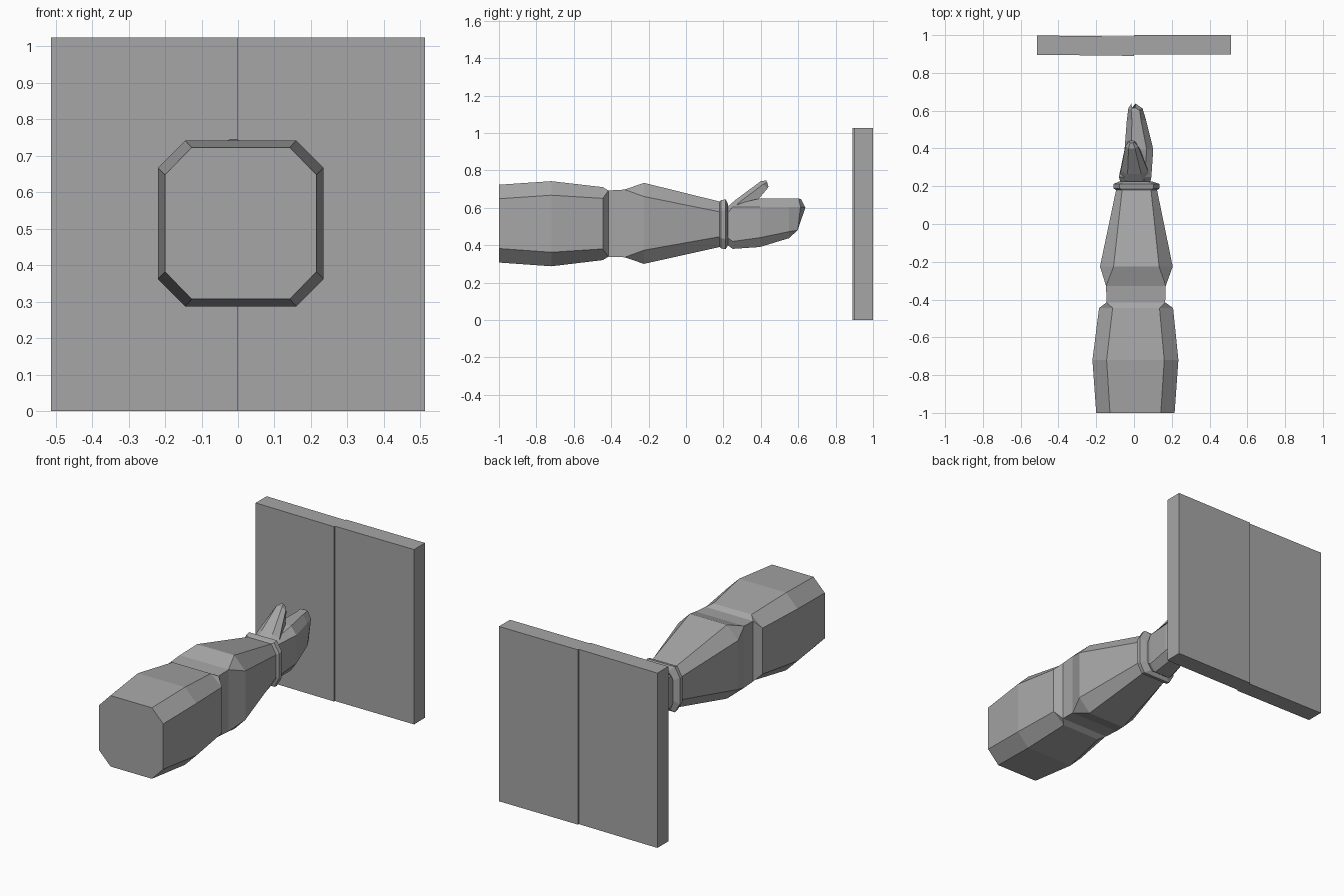
import bpy
import bmesh

if "Cube" in bpy.data.objects:
    bpy.data.objects.remove(bpy.data.objects["Cube"], do_unlink=True)

grey = bpy.data.materials.new("mid_grey")
grey.use_nodes = True
colour = (0.38, 0.38, 0.38, 1)
grey.diffuse_color = colour
grey.node_tree.nodes["Principled BSDF"].inputs["Base Color"].default_value = colour


def loft(name, rings):
    """Skin matching rings of points into a closed, flat-shaded solid."""
    bm = bmesh.new()
    loops = [[bm.verts.new(p) for p in ring] for ring in rings]
    n = len(rings[0])
    for a, b in zip(loops, loops[1:]):
        for i in range(n):
            j = (i + 1) % n
            bm.faces.new((a[i], a[j], b[j], b[i]))
    bm.faces.new(loops[0])
    bm.faces.new(loops[-1])
    bmesh.ops.remove_doubles(bm, verts=bm.verts, dist=0.0005)
    bmesh.ops.recalc_face_normals(bm, faces=bm.faces)
    mesh = bpy.data.meshes.new(name)
    bm.to_mesh(mesh)
    bm.free()
    mesh.materials.append(grey)
    obj = bpy.data.objects.new(name, mesh)
    bpy.context.collection.objects.link(obj)
    return obj


def octagon(y, x0, x1, z0, z1, cx, cz_low, cz_top=None):
    """Chamfered rectangle across the arm; cx, cz are the corner cuts."""
    t = cz_low if cz_top is None else cz_top
    return [(x0 + cx, y, z0), (x1 - cx, y, z0), (x1, y, z0 + cz_low), (x1, y, z1 - t),
            (x1 - cx, y, z1), (x0 + cx, y, z1), (x0, y, z1 - t), (x0, y, z0 + cz_low)]


# Arm: upper arm, square elbow groove, tapering forearm and cuff
arm = [
    (-1.00, -0.20, 0.215, 0.307, 0.723, 0.073, 0.075),
    (-0.72, -0.22, 0.235, 0.287, 0.742, 0.075, 0.075),
    (-0.445, -0.185, 0.207, 0.320, 0.710, 0.072, 0.06),
    (-0.415, -0.145, 0.165, 0.338, 0.692, 0, 0),
    (-0.328, -0.148, 0.168, 0.335, 0.697, 0, 0),
    (-0.225, -0.18, 0.205, 0.300, 0.733, 0.072, 0.073),
    (0.180, -0.095, 0.122, 0.390, 0.633, 0.032, 0.055),
    (0.188, -0.108, 0.135, 0.382, 0.640, 0.032, 0.055),
    (0.212, -0.108, 0.135, 0.378, 0.645, 0.032, 0.055),
    (0.225, -0.078, 0.098, 0.400, 0.620, 0.03, 0.05),
]
loft("arm", [octagon(*s) for s in arm])

# Hand: flattened mitten with a sloping tip
hand = [
    (0.215, -0.07, 0.085, 0.405, 0.600, 0.03, 0.04),
    (0.250, -0.08, 0.092, 0.380, 0.615, 0.035, 0.04, 0.01),
    (0.395, -0.05, 0.102, 0.390, 0.650, 0.035, 0.05, 0.045),
    (0.550, -0.038, 0.064, 0.437, 0.650, 0.027, 0.035, 0.045),
]
tip = [(-0.012, 0.585, 0.470), (0.015, 0.585, 0.470), (0.040, 0.597, 0.480), (0.045, 0.612, 0.605),
       (0.030, 0.602, 0.650), (-0.015, 0.602, 0.650), (-0.030, 0.612, 0.605), (-0.026, 0.597, 0.480)]
point = [(-0.008, 0.592, 0.475), (0.004, 0.592, 0.475), (0.008, 0.597, 0.482), (0.008, 0.638, 0.600),
         (0.006, 0.615, 0.645), (-0.010, 0.615, 0.645), (-0.014, 0.638, 0.600), (-0.014, 0.597, 0.482)]
loft("hand", [octagon(*s) for s in hand] + [tip, point])

# Thumb: tapered wedge rising from the wrist
thumb = []
for cx, half, upper, middle, lower in [
    (0.005, 0.080, (0.222, 0.605), (0.255, 0.595), (0.310, 0.560)),
    (0.002, 0.072, (0.265, 0.642), (0.280, 0.625), (0.370, 0.625)),
    (-0.012, 0.034, (0.400, 0.742), (0.412, 0.725), (0.437, 0.705)),
    (-0.013, 0.016, (0.430, 0.746), (0.434, 0.735), (0.441, 0.712)),
]:
    thumb.append([(cx - half * 0.5, *upper), (cx + half * 0.5, *upper),
                  (cx + half, *middle), (cx + half * 0.6, *lower),
                  (cx - half * 0.6, *lower), (cx - half, *middle)])
loft("thumb", thumb)


# Wall: two upright panels meeting at a slight step
def panel(name, xa, ya, xb, yb):
    depth = 0.102
    loft(name, [[(xa, ya, z), (xb, yb, z), (xb, yb + depth, z), (xa, ya + depth, z)]
                for z in (0, 1.025)])


panel("right_panel", -0.513, 0.896, 0, 0.890)
panel("left_panel", 0, 0.898, 0.513, 0.898)
